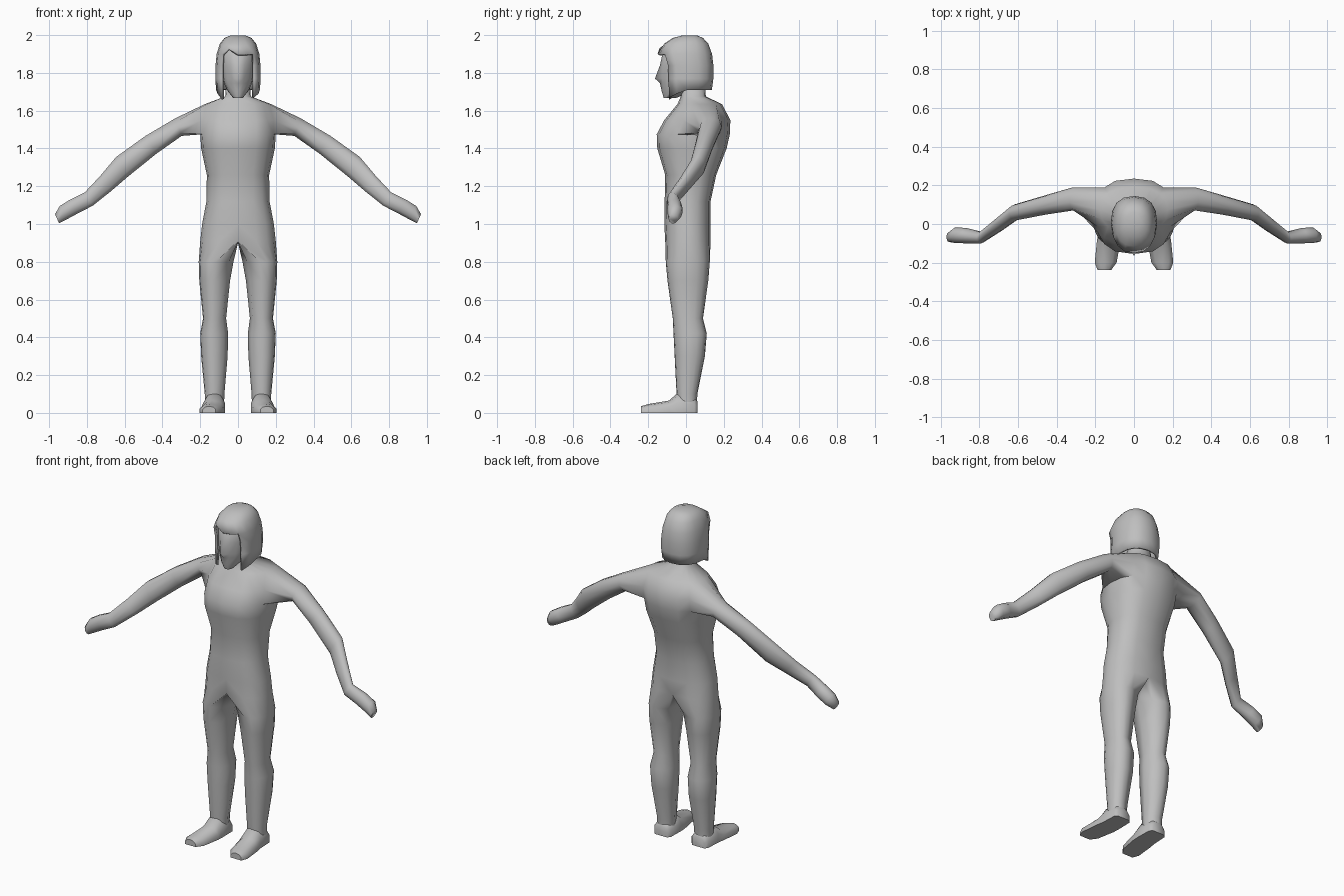
import bpy, bmesh, math

if "Cube" in bpy.data.objects:
    bpy.data.objects.remove(bpy.data.objects["Cube"])

grey = bpy.data.materials.new("plain_grey")
grey.diffuse_color = (0.52, 0.52, 0.52, 1)
grey.use_nodes = True
grey.node_tree.nodes["Principled BSDF"].inputs["Base Color"].default_value = grey.diffuse_color


def power(v, p):
    return math.copysign(abs(v) ** p, v)


def ring_points(z, x0, x1, y0, y1, degrees, px=0.75, py=0.9):
    """Rounded horizontal section between x0..x1 and y0..y1."""
    pts = []
    for d in degrees:
        a = math.radians(d)
        pts.append(((x0 + x1) / 2 + (x1 - x0) / 2 * power(math.cos(a), px),
                    (y0 + y1) / 2 + (y1 - y0) / 2 * power(math.sin(a), py), z))
    return pts


def add(bm, pts):
    return [bm.verts.new(p) for p in pts]


def bridge(bm, a, b, closed=True, skip=()):
    n = len(a)
    for i in range(n if closed else n - 1):
        if i not in skip:
            j = (i + 1) % n
            bm.faces.new((a[i], a[j], b[j], b[i]))


def finish(name, bm, angle, mirror=True):
    bmesh.ops.recalc_face_normals(bm, faces=bm.faces)
    me = bpy.data.meshes.new(name)
    bm.to_mesh(me)
    bm.free()
    me.materials.append(grey)
    ob = bpy.data.objects.new(name, me)
    bpy.context.collection.objects.link(ob)
    bpy.ops.object.select_all(action='DESELECT')
    ob.select_set(True)
    bpy.context.view_layer.objects.active = ob
    bpy.ops.object.shade_smooth_by_angle(angle=math.radians(angle))
    if mirror:
        ob.modifiers.new("mirror", 'MIRROR')
    return ob


HALF = [-90 + 22.5 * i for i in range(9)]

# Body: half torso strips, front centre round the side to back centre
bm = bmesh.new()
torso = [  # z, half width, front y, back y
    (1.76, .060, -.020, .100), (1.675, .068, -.028, .105),
    (1.635, .175, -.045, .190), (1.55, .200, -.115, .235),
    (1.475, .200, -.155, .232), (1.40, .195, -.152, .215),
    (1.26, .165, -.110, .160), (1.12, .167, -.113, .130),
    (1.00, .190, -.115, .130), (.91, .200, -.110, .130)]
rows = [add(bm, ring_points(z, -w, w, f, b, HALF)) for z, w, f, b in torso]
for k in range(len(rows) - 1):
    bridge(bm, rows[k], rows[k + 1], False, (3, 4, 5) if k in (2, 3) else ())

# Arm: grows from the shoulder opening
hi, mid, lo = rows[2:5]
prev = lo[3:7] + [mid[6]] + hi[6:2:-1] + [mid[3]]
arm = [  # x, y, z, depth radius, thickness radius, tilt
    (.315, .130, 1.513, .060, .052, 20), (.46, .098, 1.420, .050, .058, 32),
    (.615, .060, 1.302, .042, .064, 30), (.70, -.005, 1.215, .036, .052, 36),
    (.79, -.070, 1.132, .030, .043, 32), (.87, -.060, 1.092, .040, .044, 28),
    (.925, -.058, 1.060, .040, .042, 28), (.958, -.068, 1.028, .025, .028, 24)]
for x, y, z, ry, rt, tilt in arm:
    t = math.radians(tilt)
    pts = []
    for k in range(10):
        a = math.radians(216 + 36 * k)
        h = rt * math.sin(a)
        pts.append((x + h * math.sin(t), y + ry * math.cos(a), z + h * math.cos(t)))
    cur = add(bm, pts)
    bridge(bm, prev, cur)
    prev = cur
bm.faces.new(prev)

# Leg: hip strip closed along the crotch line
crotch = add(bm, [(0, .085, .905), (0, .01, .90), (0, -.07, .905)])
prev = rows[-1] + crotch
leg = [  # z, inner x, outer x, front y, back y
    (.80, .024, .208, -.107, .126), (.70, .042, .205, -.098, .118),
    (.50, .063, .185, -.070, .090), (.42, .052, .200, -.066, .110),
    (.30, .055, .195, -.060, .100), (.10, .072, .176, -.050, .060),
    (.03, .074, .176, -.045, .058)]
for z, x0, x1, f, b in leg:
    cur = add(bm, ring_points(z, x0, x1, f, b, HALF + [135, 180, 225], .9))
    bridge(bm, prev, cur)
    prev = cur
finish("body", bm, 75)

# Feet: sections running from heel to toe
bm = bmesh.new()
prev = None
foot = [  # y, inner x, outer x, top z
    (.062, .085, .165, .06), (.045, .070, .180, .085), (-.045, .068, .184, .105),
    (-.09, .070, .192, .065), (-.20, .090, .203, .047), (-.238, .118, .188, .035)]
for y, x0, x1, top in foot:
    w = x1 - x0
    cur = add(bm, [(x0, y, 0), (x1, y, 0), (x1, y, top * .5), (x1 - w * .2, y, top * .88),
                   (x0 + w * .5, y, top), (x0 + w * .2, y, top * .88), (x0, y, top * .5)])
    if prev:
        bridge(bm, prev, cur)
    else:
        bm.faces.new(cur)
    prev = cur
bm.faces.new(prev)
finish("feet", bm, 50)

# Face: half strips with a nose pulled out at the centre line
bm = bmesh.new()
face = [  # z, half width, front y, back y, nose
    (1.668, .026, -.118, -.050, 0), (1.70, .052, -.128, .020, 0),
    (1.745, .074, -.132, .070, .006), (1.77, .080, -.134, .085, .030),
    (1.84, .090, -.132, .100, .006), (1.90, .092, -.125, .105, 0),
    (1.955, .070, -.080, .080, 0)]
prev = None
for z, w, f, b, nose in face:
    pts = ring_points(z, -w, w, f, b, HALF, 1, 1)
    pts[0] = (0, pts[0][1] - nose, z)
    cur = add(bm, pts)
    if prev:
        bridge(bm, prev, cur, False)
    else:
        bm.faces.new(cur)
    prev = cur
bm.faces.new(prev)
finish("face", bm, 60)

# Hair: bob shell open at the front, with a fringe and long front locks
bm = bmesh.new()
hair = [  # z, half width, front y, back y
    (1.998, .040, -.020, .060), (1.985, .072, -.070, .090),
    (1.955, .096, -.115, .118), (1.90, .113, -.150, .138),
    (1.84, .119, -.130, .145), (1.77, .120, -.128, .145), (1.71, .116, -.122, .137)]
FULL = [-90 + 22.5 * i for i in range(16)]
prev = None
for k, (z, w, f, b) in enumerate(hair):
    cur = add(bm, ring_points(z, -w, w, f, b, FULL, .85, .85))
    if prev:
        bridge(bm, prev, cur, True, (0, 1, 14, 15) if k > 3 else ())
    else:
        bm.faces.new(cur)
    if k == 3:
        cur[15].co.z += .03    # parting in the fringe
    if k == 6:
        for i, drop in ((2, .04), (3, .02), (13, .02), (14, .05)):
            cur[i].co.z -= drop
    prev = cur
bmesh.ops.delete(bm, geom=[v for v in bm.verts if not v.link_faces], context='VERTS')
ob = finish("hair", bm, 60, False)
shell = ob.modifiers.new("thickness", 'SOLIDIFY')
shell.thickness = 0.014
shell.offset = -1
